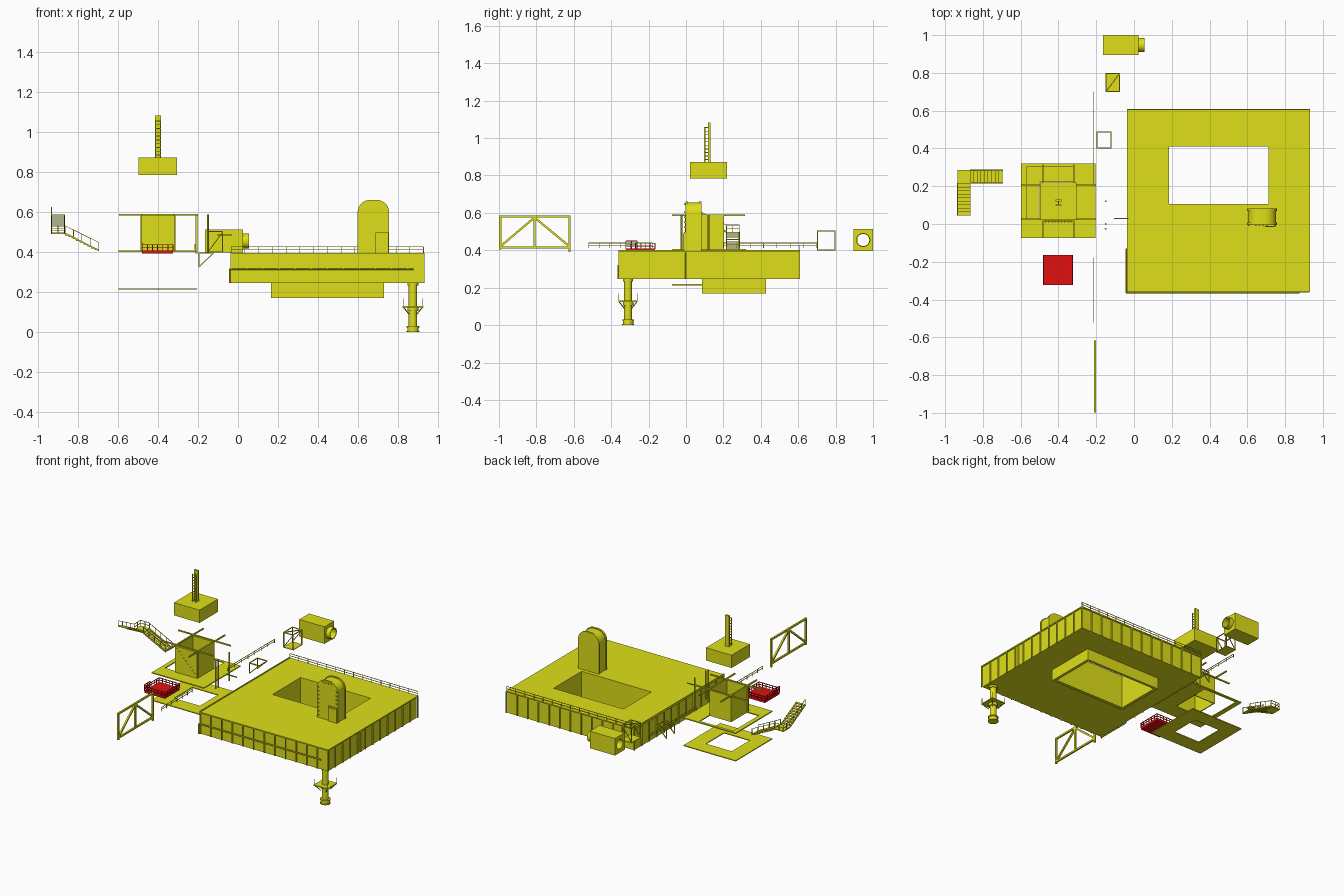
import bpy, bmesh, math
from mathutils import Vector, Matrix

if "Cube" in bpy.data.objects:
    bpy.data.objects.remove(bpy.data.objects["Cube"])


def material(name, rgb):
    m = bpy.data.materials.new(name)
    m.diffuse_color = (*rgb, 1)
    m.use_nodes = True
    m.node_tree.nodes["Principled BSDF"].inputs["Base Color"].default_value = m.diffuse_color
    return m


YELLOW = material("yellow_paint", (0.74, 0.74, 0.01))
RED = material("red_paint", (0.75, 0.005, 0.005))


class Part:
    """Collects primitives in one mesh."""

    def __init__(self, name, mat=YELLOW):
        self.name, self.mat, self.bm = name, mat, bmesh.new()

    def box(self, x0, x1, y0, y1, z0, z1):
        m = Matrix.Translation(((x0 + x1) / 2, (y0 + y1) / 2, (z0 + z1) / 2)) @ \
            Matrix.Diagonal((x1 - x0, y1 - y0, z1 - z0, 1))
        bmesh.ops.create_cube(self.bm, size=1, matrix=m)

    def bar(self, a, b, w=0.004):
        a, b = Vector(a), Vector(b)
        m = Matrix.Translation((a + b) / 2) @ (b - a).to_track_quat('Z', 'Y').to_matrix().to_4x4() @ \
            Matrix.Diagonal((w, w, (b - a).length, 1))
        bmesh.ops.create_cube(self.bm, size=1, matrix=m)

    def cyl(self, a, b, r, r2=None, n=24, caps=True):
        a, b = Vector(a), Vector(b)
        m = Matrix.Translation((a + b) / 2) @ (b - a).to_track_quat('Z', 'Y').to_matrix().to_4x4()
        bmesh.ops.create_cone(self.bm, cap_ends=caps, segments=n, radius1=r,
                              radius2=r if r2 is None else r2, depth=(b - a).length, matrix=m)

    def ring(self, outer, hole, z0, z1):
        loops = []
        for x0, x1, y0, y1 in (outer, hole):
            for z in (z0, z1):
                loops.append([self.bm.verts.new((x, y, z)) for x, y in
                              ((x0, y0), (x1, y0), (x1, y1), (x0, y1))])
        ob, ot, ib, it = loops
        for i in range(4):
            j = (i + 1) % 4
            for p, q in ((ob, ot), (ot, it), (it, ib), (ib, ob)):
                self.bm.faces.new((p[i], p[j], q[j], q[i]))

    def prism(self, pts, y0, y1):
        f = self.bm.faces.new([self.bm.verts.new((x, y0, z)) for x, z in pts])
        ext = bmesh.ops.extrude_face_region(self.bm, geom=[f], use_keep_orig=True)
        bmesh.ops.translate(self.bm, vec=(0, y1 - y0, 0),
                            verts=[v for v in ext["geom"] if isinstance(v, bmesh.types.BMVert)])

    def railing(self, a, b, h, n, w=0.003, rails=(1.0, 0.5)):
        a, b, up = Vector(a), Vector(b), Vector((0, 0, h))
        for i in range(n + 1):
            p = a.lerp(b, i / n)
            self.bar(p, p + up, w)
        for k in rails:
            self.bar(a + up * k, b + up * k, w)

    def done(self, smooth=False):
        bmesh.ops.recalc_face_normals(self.bm, faces=self.bm.faces)
        me = bpy.data.meshes.new(self.name)
        self.bm.to_mesh(me)
        self.bm.free()
        me.materials.append(self.mat)
        ob = bpy.data.objects.new(self.name, me)
        bpy.context.collection.objects.link(ob)
        if smooth:
            bpy.context.view_layer.objects.active = ob
            ob.select_set(True)
            bpy.ops.object.shade_smooth_by_angle(angle=math.radians(35))
            ob.select_set(False)


# main deck: inset body, overhanging top plate, bottom lip and ribs
X0, X1, Y0, Y1 = -0.038, 0.932, -0.36, 0.61
hole, e = (0.185, 0.712, 0.107, 0.41), 0.007
p = Part("main_deck")
p.ring((X0 + e, X1 - e, Y0 + e, Y1 - e), hole, 0.246, 0.39)
p.ring((X0, X1, Y0, Y1), hole, 0.388, 0.396)
p.done()
p = Part("deck_ribs")
for i in range(13):
    x, y = X0 + 0.003 + i * (X1 - X0 - 0.006) / 12, Y0 + 0.003 + i * (Y1 - Y0 - 0.006) / 12
    for a, b in ((Y0, Y0 + e), (Y1 - e, Y1)):
        p.box(x - 0.003, x + 0.003, a, b, 0.246, 0.389)
    for a, b in ((X0, X0 + e), (X1 - e, X1)):
        p.box(a, b, y - 0.003, y + 0.003, 0.246, 0.389)
p.done()
p = Part("deck_curb")
p.box(X0, X0 + 0.006, Y0, Y1, 0.396, 0.402)
p.done()

# well under the deck
p = Part("lower_well")
p.ring((0.165, 0.731, 0.085, 0.427), (0.185, 0.712, 0.107, 0.41), 0.17, 0.247)
p.done()

# deck railing on the rear edge
p = Part("deck_railing")
p.railing((X0 + 0.004, Y1 - 0.004, 0.396), (X1 - 0.004, Y1 - 0.004, 0.396), 0.03, 14)
p.done()

# pipe around the front left corner
p = Part("deck_pipe")
p.cyl((-0.042, -0.363, 0.316), (0.877, -0.363, 0.316), 0.005, n=8)
p.cyl((-0.042, -0.363, 0.316), (-0.042, -0.363, 0.246), 0.004, n=8)
p.cyl((-0.042, -0.363, 0.25), (-0.042, -0.13, 0.25), 0.004, n=8)
p.cyl((X1 - 0.004, -0.005, 0.246), (X1 - 0.004, -0.005, 0.39), 0.004, n=8)
p.done(True)

# leg with collar, foot and service platform
lx, ly = 0.875, -0.31
p = Part("leg")
for r, z0, z1 in ((0.033, 0, 0.006), (0.028, 0.006, 0.024), (0.033, 0.024, 0.031),
                  (0.021, 0.031, 0.235), (0.027, 0.233, 0.247), (0.028, 0.105, 0.124)):
    p.cyl((lx, ly, z0), (lx, ly, z1), r)
p.done(True)
p = Part("leg_platform")
p.box(lx - 0.052, lx + 0.052, ly - 0.052, ly + 0.052, 0.124, 0.131)
for sx in (-1, 1):
    for sy in (-1, 1):
        p.bar((lx + sx * 0.049, ly + sy * 0.049, 0.13), (lx + sx * 0.049, ly + sy * 0.049, 0.168), 0.003)
        p.bar((lx + sx * 0.02, ly + sy * 0.02, 0.09), (lx + sx * 0.048, ly + sy * 0.048, 0.125), 0.004)
p.done()


# arched cabin with raised border, studs and door
def arch(x0, x1, z0, z1, r):
    pts = [(x0, z0), (x1, z0)]
    for cx, a0 in ((x1 - r, 0), (x0 + r, 90)):
        for i in range(7):
            a = math.radians(a0 + i * 15)
            pts.append((cx + r * math.cos(a), z1 - r + r * math.sin(a)))
    return pts


p = Part("arched_cabin")
p.prism(arch(0.603, 0.752, 0.395, 0.656, 0.058), 0.004, 0.078)
for y in (-0.004, 0.07):
    p.prism(arch(0.598, 0.756, 0.395, 0.661, 0.062), y, y + 0.012)
p.done(True)
p = Part("cabin_fittings")
p.box(0.688, 0.752, -0.012, 0, 0.396, 0.497)
p.box(0.696, 0.744, -0.015, 0, 0.404, 0.489)
for i in range(8):
    z = 0.41 + i * 0.027
    p.box(0.604, 0.612, -0.01, 0, z, z + 0.008)
    if z > 0.5:
        p.box(0.742, 0.75, -0.01, 0, z, z + 0.008)
for x in (0.64, 0.66, 0.68, 0.70):
    p.box(x, x + 0.008, -0.01, 0, 0.643, 0.65)
p.done()

# two side platforms with openings
p = Part("lower_platform")
p.ring((-0.598, -0.205, -0.075, 0.32), (-0.5, -0.305, 0.025, 0.222), 0.213, 0.219)
p.done()
p = Part("upper_platform")
p.ring((-0.598, -0.205, -0.075, 0.32), (-0.568, -0.315, 0.025, 0.302), 0.4, 0.407)
p.done()

# open-topped hut with crossing beams
p = Part("hut_walls")
p.ring((-0.482, -0.317, 0.012, 0.202), (-0.476, -0.323, 0.018, 0.196), 0.405, 0.585)
p.done()
p = Part("hut_beams")
for y in (0.025, 0.207):
    p.bar((-0.595, y, 0.587), (-0.2, y, 0.587), 0.008)
for x in (-0.482, -0.318):
    p.bar((x, -0.075, 0.587), (x, 0.315, 0.587), 0.008)
    p.bar((x, 0.025, 0.4), (x, 0.025, 0.587), 0.009)
for i in range(9):
    p.box(-0.472 + i * 0.017, -0.466 + i * 0.017, 0.008, 0.013, 0.57 - i * 0.017, 0.574 - i * 0.017)
p.done()

# raised block and mast
p = Part("roof_block")
p.box(-0.498, -0.305, 0.022, 0.22, 0.785, 0.872)
p.done()
p = Part("mast")
p.box(-0.415, -0.385, 0.118, 0.13, 0.87, 1.082)
for x in (-0.413, -0.388):
    p.bar((x, 0.1, 0.87), (x, 0.1, 1.06), 0.006)
for i in range(10):
    z = 0.885 + i * 0.019
    p.bar((-0.413, 0.1, z), (-0.388, 0.1, z))
    p.bar((-0.4, 0.1, z), (-0.4, 0.12, z))
p.done()

# red basket
bx0, bx1, by0, by1 = -0.479, -0.325, -0.322, -0.166
p = Part("red_basket", RED)
p.box(bx0, bx1, by0, by1, 0.394, 0.409)
for a, b in (((bx0, by0), (bx1, by0)), ((bx1, by0), (bx1, by1)), ((bx1, by1), (bx0, by1)), ((bx0, by1), (bx0, by0))):
    p.railing((*a, 0.407), (*b, 0.407), 0.03, 6, 0.004)
p.railing((bx0, by0, 0.407), (bx0, by0 + 0.06, 0.407), 0.042, 2, 0.004)
p.done()

# two-flight stairs with landing
p = Part("stairs")
n = 9
for i in range(n):
    x, z = -0.697 - i * 0.0187, 0.41 + i * 0.0092
    p.box(x - 0.0195, x, 0.217, 0.284, z, z + 0.004)
    y, z2 = 0.215 - i * 0.0187, 0.505 + i * 0.0098
    p.box(-0.934, -0.867, y - 0.0195, y, z2, z2 + 0.004)
p.box(-0.935, -0.865, 0.215, 0.286, 0.491, 0.497)
for y in (0.217, 0.284):
    p.bar((-0.695, y, 0.408), (-0.866, y, 0.494), 0.007)
    p.bar((-0.695, y, 0.448), (-0.866, y, 0.532), 0.003)
    for i in range(5):
        x, z = -0.697 - i * 0.042, 0.41 + i * 0.021
        p.bar((x, y, z), (x, y, z + 0.038), 0.003)
for x in (-0.933, -0.868):
    p.bar((x, 0.215, 0.497), (x, 0.046, 0.586), 0.007)
p.bar((-0.933, 0.215, 0.535), (-0.933, 0.046, 0.623), 0.003)
for i in range(5):
    y, z = 0.215 - i * 0.042, 0.497 + i * 0.022
    p.bar((-0.933, y, z), (-0.933, y, z + 0.038), 0.003)
p.railing((-0.933, 0.284, 0.497), (-0.868, 0.284, 0.497), 0.038, 2)
p.railing((-0.933, 0.284, 0.497), (-0.933, 0.217, 0.497), 0.038, 2)
p.done()

# truss frame
p = Part("truss_frame")
tx, ya, ym, yb = -0.207, -0.993, -0.81, -0.622
for a, b in (((ya, 0.58), (yb, 0.58)), ((ya, 0.416), (yb, 0.416)), ((ym, 0.416), (ym, 0.58)),
             ((ym, 0.575), (ya, 0.42)), ((ym, 0.575), (yb, 0.42)), ((ya, 0.403), (ya, 0.586)),
             ((yb, 0.392), (yb, 0.586))):
    p.bar((tx, *a), (tx, *b), 0.011)
p.done()

# walkway railing in two lengths, triangular brackets below
p = Part("walkway_railing")
p.railing((-0.215, -0.52, 0.413), (-0.215, -0.18, 0.413), 0.026, 6)
p.railing((-0.215, 0.2, 0.413), (-0.215, 0.7, 0.413), 0.026, 7)
p.done()
p = Part("brackets")
for y in (0.402, 0.488):
    p.bar((-0.198, y, 0.396), (-0.122, y, 0.396), 0.006)
    p.bar((-0.196, y, 0.325), (-0.122, y, 0.396), 0.005)
    p.bar((-0.196, y, 0.325), (-0.196, y, 0.398), 0.005)
p.bar((-0.196, 0.402, 0.396), (-0.196, 0.488, 0.396), 0.005)
p.bar((-0.122, 0.402, 0.396), (-0.122, 0.488, 0.396), 0.005)
p.done()

# loose upright posts
p = Part("posts")
for y in (-0.025, 0.0, 0.12):
    p.cyl((-0.15, y, 0.395), (-0.15, y, 0.588), 0.005, n=8)
p.bar((-0.105, 0.03, 0.485), (-0.03, 0.03, 0.485), 0.006)
p.done(True)

# small lattice tower
p = Part("lattice_tower")
cs = [(-0.147, 0.702), (-0.077, 0.702), (-0.077, 0.796), (-0.147, 0.796)]
p.box(-0.15, -0.074, 0.7, 0.799, 0.4, 0.404)
for (a, b), (c, d) in zip(cs, cs[1:] + cs[:1]):
    p.bar((a, b, 0.4), (a, b, 0.505), 0.005)
    p.bar((a, b, 0.503), (c, d, 0.503), 0.005)
p.bar((*cs[0], 0.503), (*cs[2], 0.503), 0.005)
p.bar((*cs[0], 0.404), (*cs[1], 0.5), 0.004)
p.bar((*cs[3], 0.404), (*cs[2], 0.5), 0.004)
p.done()

# machine housing with a round duct through it
p = Part("machine_housing")
prof = [(y, z) for y, z in ((0.895, 0.397), (1.0, 0.397), (1.0, 0.513), (0.895, 0.513))]
cy, cz, N = 0.9475, 0.455, 32


def rim(x, r, square=False):
    vs = []
    for i in range(N):
        a = math.tau * (i + 0.0) / N
        c, s = math.cos(a), math.sin(a)
        k = 1 / max(abs(c), abs(s))
        vs.append(p.bm.verts.new((x, cy + c * (k * 0.0525 if square else r), cz + s * (k * 0.058 if square else r))))
    return vs


loops = [rim(-0.165, 0, True), rim(0.025, 0, True), rim(0.025, 0.038), rim(0.055, 0.038),
         rim(0.055, 0.032), rim(-0.165, 0.032)]
for u, v in zip(loops, loops[1:] + loops[:1]):
    for i in range(N):
        p.bm.faces.new((u[i], u[(i + 1) % N], v[(i + 1) % N], v[i]))
p.done(True)
